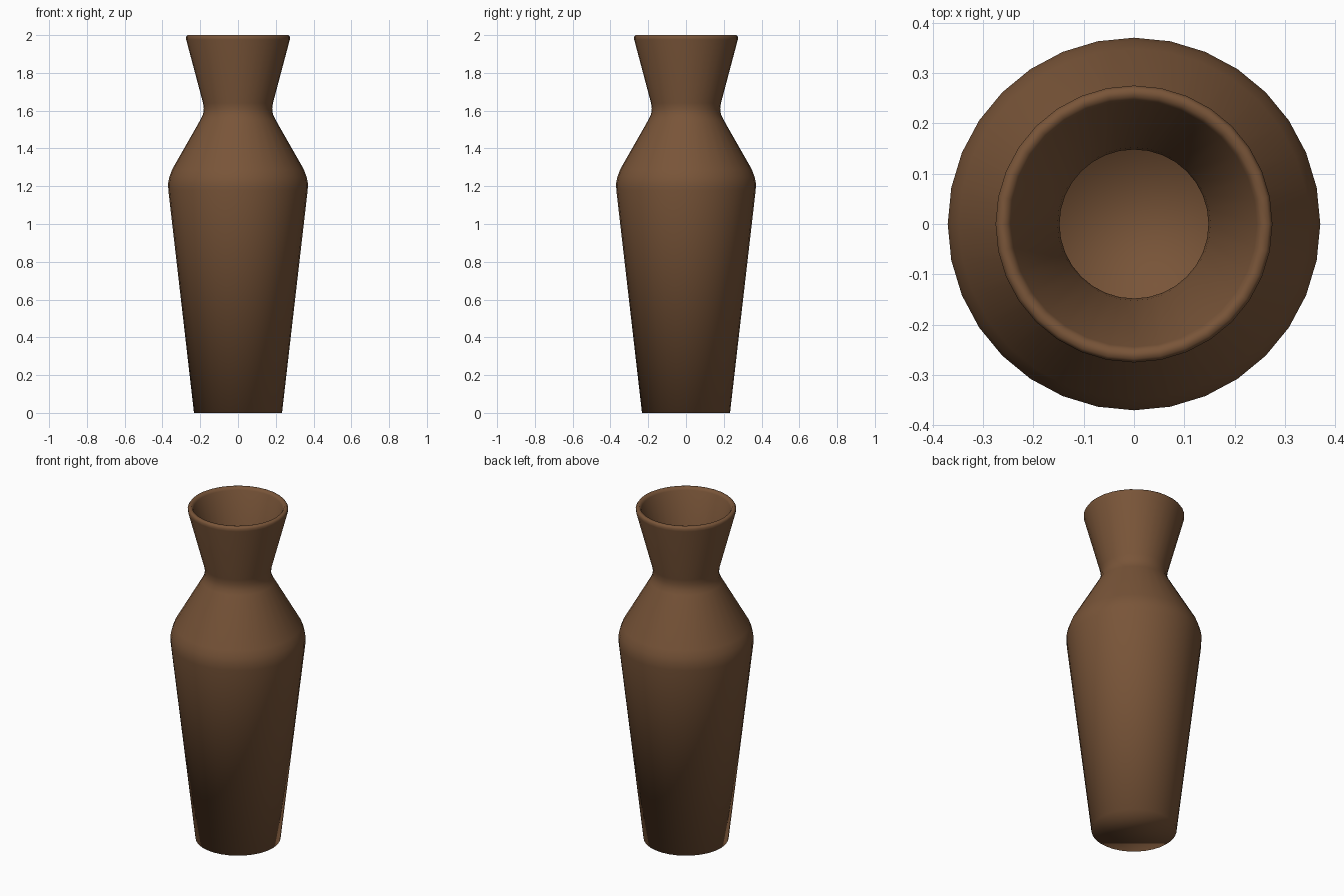
import bpy, bmesh, math

if "Cube" in bpy.data.objects:
    bpy.data.objects.remove(bpy.data.objects["Cube"])

SIDES = 32

# Profile (radius, height): outer wall from foot to lip, then inner wall down to floor
profile = [
    (0.233, 0.0), (0.369, 1.18), (0.370, 1.215), (0.363, 1.25), (0.348, 1.29),
    (0.197, 1.555), (0.185, 1.58), (0.181, 1.61), (0.185, 1.64),
    (0.274, 1.975), (0.275, 1.99), (0.268, 2.0),
    (0.253, 2.0), (0.244, 1.985),
    (0.152, 1.64), (0.148, 1.61), (0.153, 1.575), (0.168, 1.54),
    (0.318, 1.275), (0.332, 1.24), (0.338, 1.2), (0.335, 1.17),
    (0.206, 0.03),
]

# Lathe the vase body
bm = bmesh.new()
rings = []
for r, z in profile:
    rings.append([bm.verts.new((r * math.cos(2 * math.pi * i / SIDES),
                                r * math.sin(2 * math.pi * i / SIDES), z))
                  for i in range(SIDES)])
for a, b in zip(rings, rings[1:]):
    for i in range(SIDES):
        j = (i + 1) % SIDES
        bm.faces.new((a[i], a[j], b[j], b[i]))

# Underside and inner floor
bm.faces.new(rings[0][::-1])
bm.faces.new(rings[-1])
for f in bm.faces:
    f.smooth = True

mesh = bpy.data.meshes.new("vase")
bm.to_mesh(mesh)
bm.free()
vase = bpy.data.objects.new("vase", mesh)
bpy.context.collection.objects.link(vase)

# Brown clay
clay = bpy.data.materials.new("brown_clay")
clay.diffuse_color = (0.19, 0.09, 0.04, 1)
clay.use_nodes = True
clay.node_tree.nodes["Principled BSDF"].inputs["Base Color"].default_value = clay.diffuse_color
mesh.materials.append(clay)
